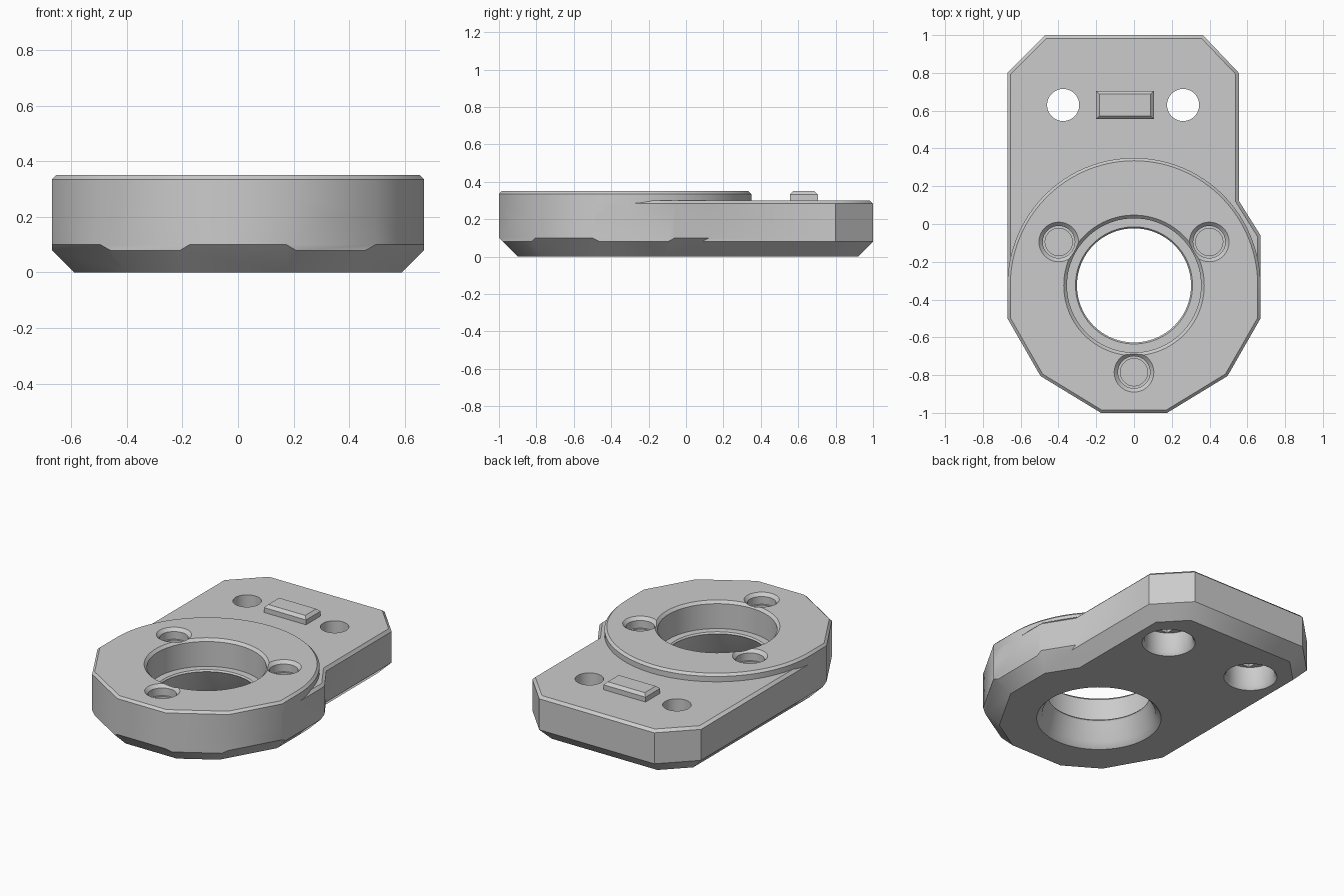
import bpy, bmesh, math
from mathutils import Vector

cube = bpy.data.objects.get("Cube")
if cube:
    bpy.data.objects.remove(cube, do_unlink=True)

grey = bpy.data.materials.new("plain grey")
grey.use_nodes = True
grey.diffuse_color = (0.6, 0.6, 0.6, 1)
grey.node_tree.nodes["Principled BSDF"].inputs["Base Color"].default_value = (0.6, 0.6, 0.6, 1)

CY = -0.325  # ring centre in y


def make_object(name, bm):
    bmesh.ops.recalc_face_normals(bm, faces=bm.faces)
    mesh = bpy.data.meshes.new(name)
    bm.to_mesh(mesh)
    bm.free()
    mesh.materials.append(grey)
    obj = bpy.data.objects.new(name, mesh)
    bpy.context.collection.objects.link(obj)
    return obj


def prism(name, outline, z0, z1, top=0.0, bottom=None):
    """Convex prism (counter-clockwise outline), 45 degree chamfers planed off each side."""
    bm = bmesh.new()
    base = bm.faces.new([bm.verts.new((x, y, z0)) for x, y in outline])
    new = bmesh.ops.extrude_face_region(bm, geom=[base], use_keep_orig=True)["geom"]
    bmesh.ops.translate(bm, vec=(0, 0, z1 - z0), verts=[v for v in new if isinstance(v, bmesh.types.BMVert)])

    def plane_off(point, normal):
        geom = bm.verts[:] + bm.edges[:] + bm.faces[:]
        bmesh.ops.bisect_plane(bm, geom=geom, dist=1e-6, plane_co=point,
                               plane_no=normal, clear_outer=True)
        rim = [e for e in bm.edges if e.is_boundary]
        if rim:
            bmesh.ops.holes_fill(bm, edges=rim)

    for i, (x, y) in enumerate(outline):
        nx, ny = outline[(i + 1) % len(outline)]
        side = Vector((ny - y, x - nx, 0)).normalized()
        if bottom and bottom[i]:
            plane_off((x, y, z0 + bottom[i]), side - Vector((0, 0, 1)))
        if top:
            plane_off((x, y, z1 - top), side + Vector((0, 0, 1)))
    return make_object(name, bm)


def lathe(name, x, y, profile, segments=64):
    """Solid of revolution from (radius, z) points, listed upwards."""
    bm = bmesh.new()
    rings = [[bm.verts.new((x + r * math.cos(2 * math.pi * k / segments),
                            y + r * math.sin(2 * math.pi * k / segments), z))
              for k in range(segments)] for r, z in profile]
    for a, b in zip(rings, rings[1:]):
        for k in range(segments):
            m = (k + 1) % segments
            bm.faces.new((a[k], a[m], b[m], b[k]))
    bm.faces.new(rings[0])
    bm.faces.new(rings[-1])
    return make_object(name, bm)


def combine(target, other, operation):
    mod = target.modifiers.new(operation, "BOOLEAN")
    mod.operation = operation
    mod.solver = "EXACT"
    mod.object = other
    bpy.context.view_layer.objects.active = target
    bpy.ops.object.modifier_apply(modifier=mod.name)
    bpy.data.objects.remove(other, do_unlink=True)


# Mounting arm with clipped rear corners
arm = [(-0.67, -0.4), (0.555, -0.4), (0.555, 0.8), (0.365, 1), (-0.47, 1), (-0.67, 0.8)]
body = prism("bracket_body", arm, 0, 0.3, 0.017, [0, 0.08, 0.08, 0.08, 0.08, 0.08])

# Faceted ring base, chamfer depth alternating around the front
front = [(-0.67, -0.5), (-0.495, -0.805), (-0.175, -1), (0.175, -1), (0.495, -0.805), (0.67, -0.5)]
ring = front + [(0.67, -0.06), (0.45, 0.29), (-0.45, 0.29), (-0.67, -0.06)]
combine(body, prism("ring_base", ring, 0, 0.3, 0.017,
                    [0.1, 0.08, 0.1, 0.08, 0.1, 0.08, 0.1, 0, 0, 0.08]), "UNION")

# Raised pad: faceted in front, round behind
arc = [(0.67 * math.cos(math.pi * k / 48), CY + 0.675 * math.sin(math.pi * k / 48)) for k in range(49)]
combine(body, prism("raised_pad", front + arc, 0.2, 0.35, 0.015), "UNION")

# Main bore: deep seat above, tapered opening below
combine(body, lathe("bore_cutter", 0, CY, [
    (0.38, -0.01), (0.337, 0.033), (0.31, 0.15), (0.302, 0.16), (0.31, 0.17),
    (0.355, 0.17), (0.355, 0.333), (0.382, 0.36)], 96), "DIFFERENCE")

# Three stepped blind screw holes
for k in range(3):
    a = math.radians(-90 + 120 * k)
    combine(body, lathe("screw_cutter", 0.46 * math.cos(a), CY + 0.46 * math.sin(a), [
        (0.072, 0.15), (0.072, 0.28), (0.085, 0.28), (0.085, 0.33), (0.115, 0.36)], 40), "DIFFERENCE")

# Two through holes in the arm, recessed from below with a bridging slot
for x in (-0.375, 0.26):
    y = 0.63
    combine(body, lathe("arm_hole_cutter", x, y, [
        (0.165, -0.01), (0.145, 0.02), (0.145, 0.15), (0.085, 0.15), (0.085, 0.36)], 48), "DIFFERENCE")
    slot = [(x - 0.085, y - 0.115), (x + 0.085, y - 0.115), (x + 0.085, y + 0.115), (x - 0.085, y + 0.115)]
    combine(body, prism("slot_cutter", slot, 0.14, 0.175), "DIFFERENCE")

# Locating key between the arm holes
key = [(-0.2, 0.555), (0.105, 0.555), (0.105, 0.705), (-0.2, 0.705)]
combine(body, prism("locating_key", key, 0.28, 0.35, 0.018), "UNION")

bpy.ops.object.select_all(action="DESELECT")
body.select_set(True)
bpy.context.view_layer.objects.active = body
bpy.ops.object.shade_smooth_by_angle(angle=math.radians(35))
